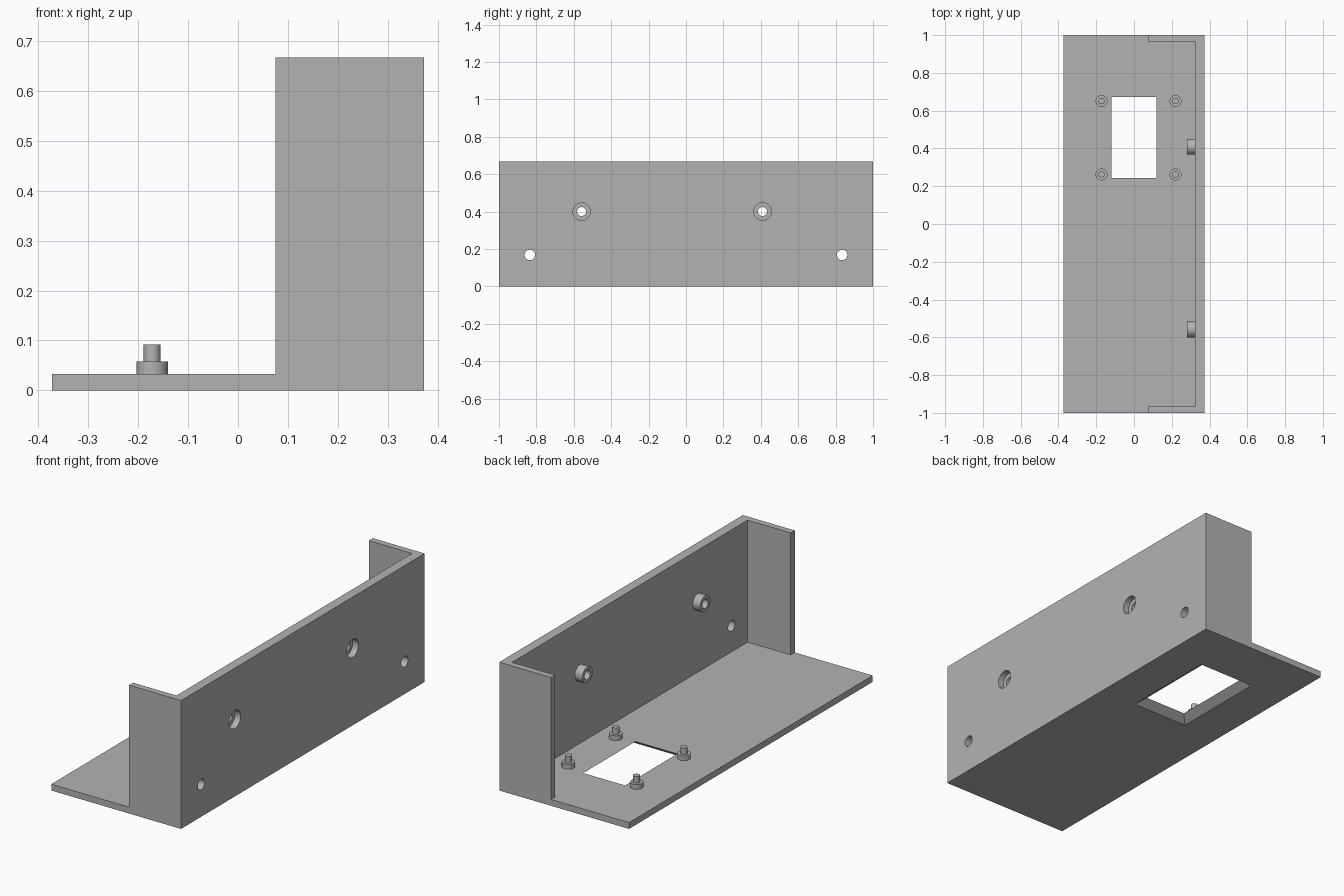
import bpy, bmesh, math
from mathutils import Matrix

if "Cube" in bpy.data.objects:
    bpy.data.objects.remove(bpy.data.objects["Cube"])

grey = bpy.data.materials.new("plain grey")
grey.diffuse_color = (0.45, 0.45, 0.45, 1)
grey.use_nodes = True
grey.node_tree.nodes["Principled BSDF"].inputs["Base Color"].default_value = grey.diffuse_color

X, Z, T = 0.373, 0.667, 0.033     # half width, height, sheet thickness
WALL_IN = 0.323                   # inner face of the long wall


def finish(name, bm):
    bmesh.ops.recalc_face_normals(bm, faces=bm.faces)
    me = bpy.data.meshes.new(name)
    bm.to_mesh(me)
    bm.free()
    me.materials.append(grey)
    ob = bpy.data.objects.new(name, me)
    bpy.context.collection.objects.link(ob)
    return ob


def frustum(name, low, high, z0, z1):
    """Box between two rectangles (x0, x1, y0, y1) at two heights."""
    bm = bmesh.new()
    rings = []
    for (x0, x1, y0, y1), z in ((low, z0), (high, z1)):
        rings.append([bm.verts.new((x, y, z)) for x, y in
                      ((x0, y0), (x1, y0), (x1, y1), (x0, y1))])
    a, b = rings
    bm.faces.new(a)
    bm.faces.new(b)
    for i in range(4):
        j = (i + 1) % 4
        bm.faces.new((a[i], a[j], b[j], b[i]))
    return finish(name, bm)


def box(name, x0, x1, y0, y1, z0, z1):
    return frustum(name, (x0, x1, y0, y1), (x0, x1, y0, y1), z0, z1)


def x_cylinder(name, x0, x1, y, z, r):
    bm = bmesh.new()
    m = Matrix.Translation(((x0 + x1) / 2, y, z)) @ Matrix.Rotation(math.pi / 2, 4, 'Y')
    bmesh.ops.create_cone(bm, cap_ends=True, segments=40, radius1=r, radius2=r,
                          depth=x1 - x0, matrix=m)
    return finish(name, bm)


def combine(body, tool, operation):
    mod = body.modifiers.new("combine", 'BOOLEAN')
    mod.operation, mod.solver, mod.object = operation, 'EXACT', tool
    bpy.context.view_layer.objects.active = body
    bpy.ops.object.modifier_apply(modifier=mod.name)
    bpy.data.objects.remove(tool)


def smooth(ob):
    bpy.ops.object.select_all(action='DESELECT')
    ob.select_set(True)
    bpy.context.view_layer.objects.active = ob
    bpy.ops.object.shade_smooth_by_angle(angle=math.radians(30))


# Bracket: a block hollowed to a floor, a long wall and two end walls
bracket = box("bracket", -X, X, -1, 1, 0, Z)
combine(bracket, box("open_side", -1, 0.075, -2, 2, T, 1), 'DIFFERENCE')
combine(bracket, box("cavity", 0, WALL_IN, -1 + T, 1 - T, T, 1), 'DIFFERENCE')

# Floor window, flaring out toward the underside
top, low = (-0.12, 0.12, 0.243, 0.672), (-0.163, 0.163, 0.2, 0.714)
combine(bracket, frustum("window_flare", low, top, 0, T), 'DIFFERENCE')
combine(bracket, box("window", *top, -0.1, 0.1), 'DIFFERENCE')

# Wall bosses with a recess on the outer face and a through hole
for y in (-0.558, 0.409):
    combine(bracket, x_cylinder("boss", 0.28, WALL_IN + 0.02, y, 0.4, 0.042), 'UNION')
    combine(bracket, x_cylinder("recess", X - 0.033, X + 0.1, y, 0.4, 0.047), 'DIFFERENCE')
    combine(bracket, x_cylinder("bore", 0.2, 0.5, y, 0.4, 0.024), 'DIFFERENCE')

# Plain mounting holes low on the wall
for y in (-0.835, 0.835):
    combine(bracket, x_cylinder("hole", 0.2, 0.5, y, 0.168, 0.028), 'DIFFERENCE')
smooth(bracket)

# Stepped standoff pins around the window
for x in (-0.172, 0.22):
    for y in (0.262, 0.651):
        bm = bmesh.new()
        prof = [(0, T), (0.0315, T), (0.0315, 0.058), (0.017, 0.058), (0.017, 0.092), (0, 0.092)]
        vs = [bm.verts.new((r, 0, z)) for r, z in prof]
        es = [bm.edges.new(p) for p in zip(vs, vs[1:])]
        bmesh.ops.spin(bm, geom=vs + es, axis=(0, 0, 1), cent=(0, 0, 0),
                       angle=2 * math.pi, steps=32)
        bmesh.ops.remove_doubles(bm, verts=bm.verts, dist=1e-5)
        bmesh.ops.translate(bm, verts=bm.verts, vec=(x, y, 0))
        smooth(finish("standoff_pin", bm))
